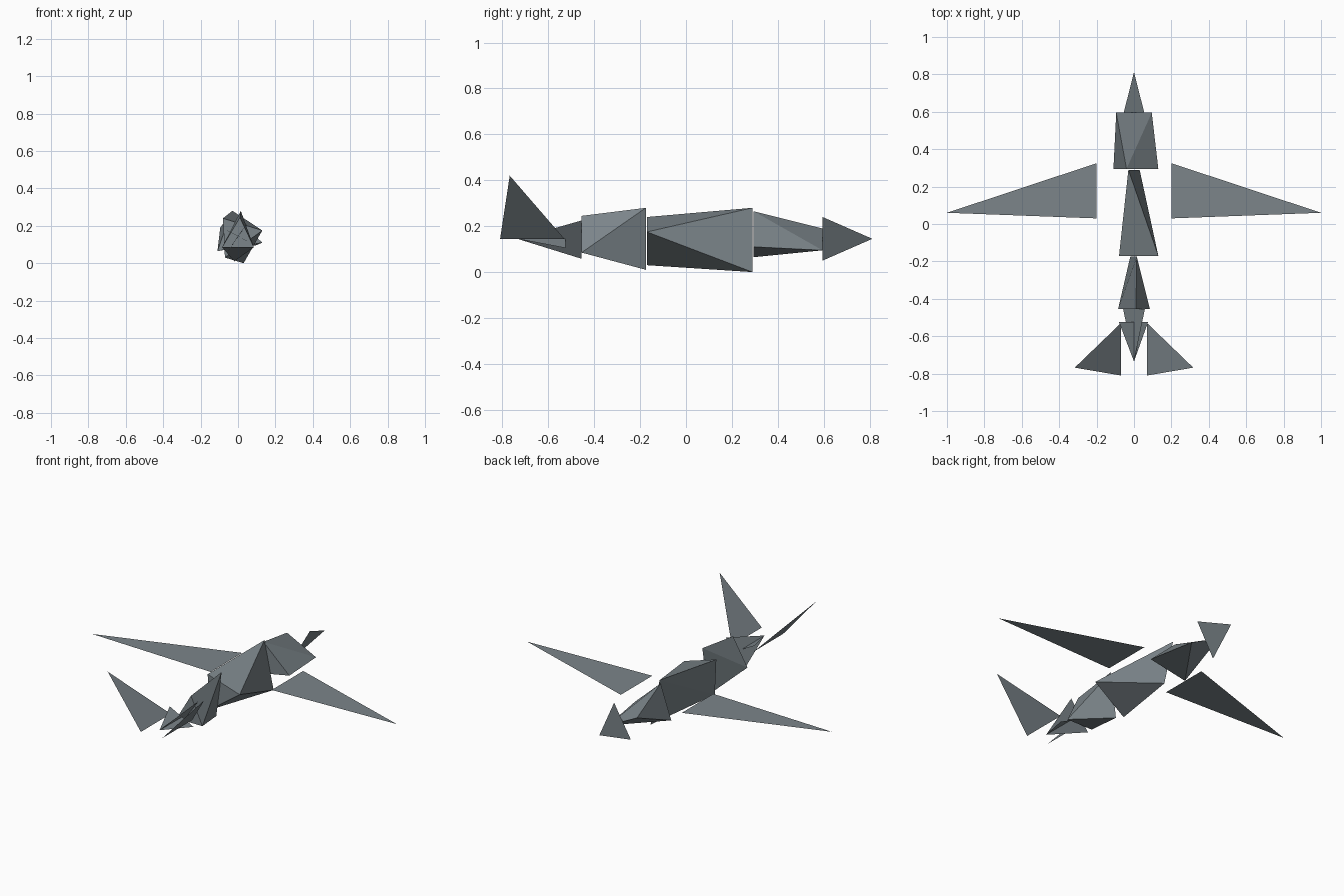
import bpy
import bmesh

cube = bpy.data.objects.get("Cube")
if cube:
    bpy.data.objects.remove(cube, do_unlink=True)

# Single flat paper colour
grey = bpy.data.materials.new("slate_grey")
grey.use_nodes = True
COLOUR = (0.20, 0.235, 0.255, 1.0)
grey.diffuse_color = COLOUR
grey.node_tree.nodes["Principled BSDF"].inputs["Base Color"].default_value = COLOUR

MID = 0.145  # height of the central axis


def finish(name, bm):
    mesh = bpy.data.meshes.new(name)
    bm.to_mesh(mesh)
    bm.free()
    mesh.materials.append(grey)
    obj = bpy.data.objects.new(name, mesh)
    bpy.context.collection.objects.link(obj)
    return obj


def sheet(name, points):
    """One thin folded triangle."""
    bm = bmesh.new()
    bm.faces.new([bm.verts.new(p) for p in points])
    return finish(name, bm)


def wedge(name, tri_y, tri, edge_y, edge):
    """Solid tapering from a triangular end to a straight edge, (x, z) points."""
    bm = bmesh.new()
    for y, section in ((tri_y, tri), (edge_y, edge)):
        for x, z in section:
            bm.verts.new((x, y, z))
    bmesh.ops.convex_hull(bm, input=bm.verts[:])
    bmesh.ops.recalc_face_normals(bm, faces=bm.faces[:])
    return finish(name, bm)


# Body segments, from the +y end to the -y end
wedge("shoulder_segment", 0.295, [(-0.04, 0.265), (-0.11, 0.065), (0.13, 0.11)],
      0.595, [(-0.095, 0.19), (0.095, 0.095)])
wedge("middle_segment", -0.17, [(0.13, 0.175), (-0.08, 0.24), (-0.07, 0.03)],
      0.29, [(-0.03, 0.28), (0.03, 0.0)])
wedge("rear_segment", -0.455, [(0.01, 0.245), (-0.085, 0.085), (0.085, 0.085)],
      -0.175, [(0.015, 0.28), (-0.02, 0.01)])

# Pointed tip at the +y end
sheet("end_point", [(0.055, 0.595, 0.24), (-0.055, 0.595, 0.05), (0, 0.812, MID)])

# Two crossed sheets meeting in a point at the -y end
sheet("crossed_sheet_tall", [(0.058, -0.455, 0.225), (-0.058, -0.455, 0.058), (0, -0.735, MID)])
sheet("crossed_sheet_wide", [(0.075, -0.525, 0.105), (-0.08, -0.525, 0.185), (0, -0.735, MID)])

# Flat wings and upswept fins, one on each side
for side, s in (("left", 1), ("right", -1)):
    sheet(side + "_wing", [(s * 0.2, 0.325, MID), (s * 0.2, 0.03, MID), (s, 0.06, MID)])
    sheet(side + "_fin", [(s * 0.07, -0.53, MID), (s * 0.07, -0.81, MID), (s * 0.317, -0.768, 0.42)])
